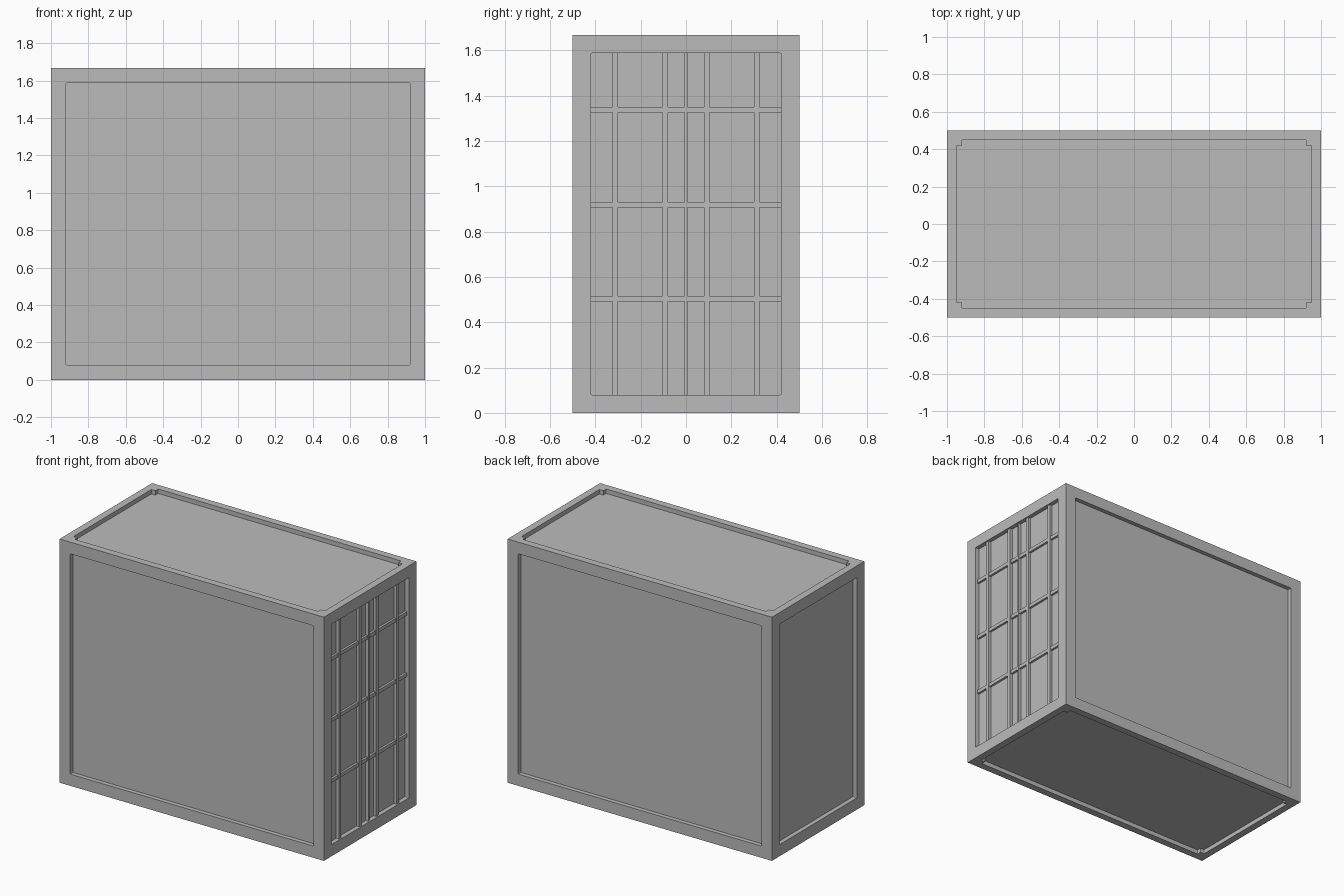
import bpy
import math
from mathutils import Vector

HX, HY, H = 1.0, 0.5, 1.667   # half length, half width, height
POST, RAIL = 0.08, 0.05       # corner post and top/bottom rail widths
DEPTH = 0.03                  # recess of every panel

old = bpy.data.objects.get("Cube")
if old:
    bpy.data.objects.remove(old, do_unlink=True)

grey = bpy.data.materials.new("light_grey")
grey.use_nodes = True
grey.diffuse_color = (0.5, 0.5, 0.5, 1)
grey.node_tree.nodes["Principled BSDF"].inputs["Base Color"].default_value = grey.diffuse_color


def box(name, low, high):
    """Box between two opposite corners."""
    low, high = Vector(low), Vector(high)
    bpy.ops.mesh.primitive_cube_add(size=1, location=(low + high) / 2)
    ob = bpy.context.object
    ob.name = name
    ob.scale = high - low
    bpy.ops.object.transform_apply(location=False, rotation=False, scale=True)
    ob.data.materials.append(grey)
    return ob


def recess(body, low, high, axis):
    """Cut a box out of the body, rounding the corners along one axis."""
    cutter = box("recess_cutter", low, high)
    cutter.hide_render = True
    weights = cutter.data.attributes.new("bevel_weight_edge", "FLOAT", "EDGE")
    verts = cutter.data.vertices
    for edge in cutter.data.edges:
        a, b = (verts[i].co for i in edge.vertices)
        weights.data[edge.index].value = float(abs(a[axis] - b[axis]) > 1e-4)
    bevel = cutter.modifiers.new("corners", "BEVEL")
    bevel.limit_method = "WEIGHT"
    bevel.width = 0.006
    bevel.segments = 2
    cut = body.modifiers.new("recess", "BOOLEAN")
    cut.operation, cut.solver, cut.object = "DIFFERENCE", "EXACT", cutter
    bpy.context.view_layer.objects.active = body
    bpy.ops.object.modifier_apply(modifier=cut.name)
    bpy.data.objects.remove(cutter, do_unlink=True)


# Container body with framed panels
body = box("container_body", (-HX, -HY, 0), (HX, HY, H))
px, py = HX - POST, HY - POST
out = 0.1
for s in (-1, 1):
    # Long side walls and end walls
    ys = sorted((s * (HY - DEPTH), s * (HY + out)))
    recess(body, (-px, ys[0], POST), (px, ys[1], H - POST), 1)
    xs = sorted((s * (HX - DEPTH), s * (HX + out)))
    recess(body, (xs[0], -py, POST), (xs[1], py, H - POST), 0)

# Roof and floor panels, notched around the corner posts
for z0, z1 in ((H - DEPTH, H + out), (-out, DEPTH)):
    for x, y in ((HX - RAIL, py), (px, HY - RAIL)):
        cutter_low, cutter_high = (-x, -y, z0), (x, y, z1)
        recess(body, cutter_low, cutter_high, 2)

# Door locking rods and the centre seam strip
face = HX - DEPTH
for i, y in enumerate((-0.312, -0.092, 0.092, 0.312)):
    box(f"door_rod_{i + 1}", (face - 0.01, y - 0.0125, POST), (face + 0.02, y + 0.0125, H - POST))
box("door_seam_strip", (face - 0.01, -0.006, POST), (face + 0.02, 0.006, H - POST))

# Horizontal door braces
for i, z in enumerate((0.503, 0.918, 1.337)):
    box(f"door_brace_{i + 1}", (face - 0.01, -py, z - 0.0125), (face + 0.015, py, z + 0.0125))
